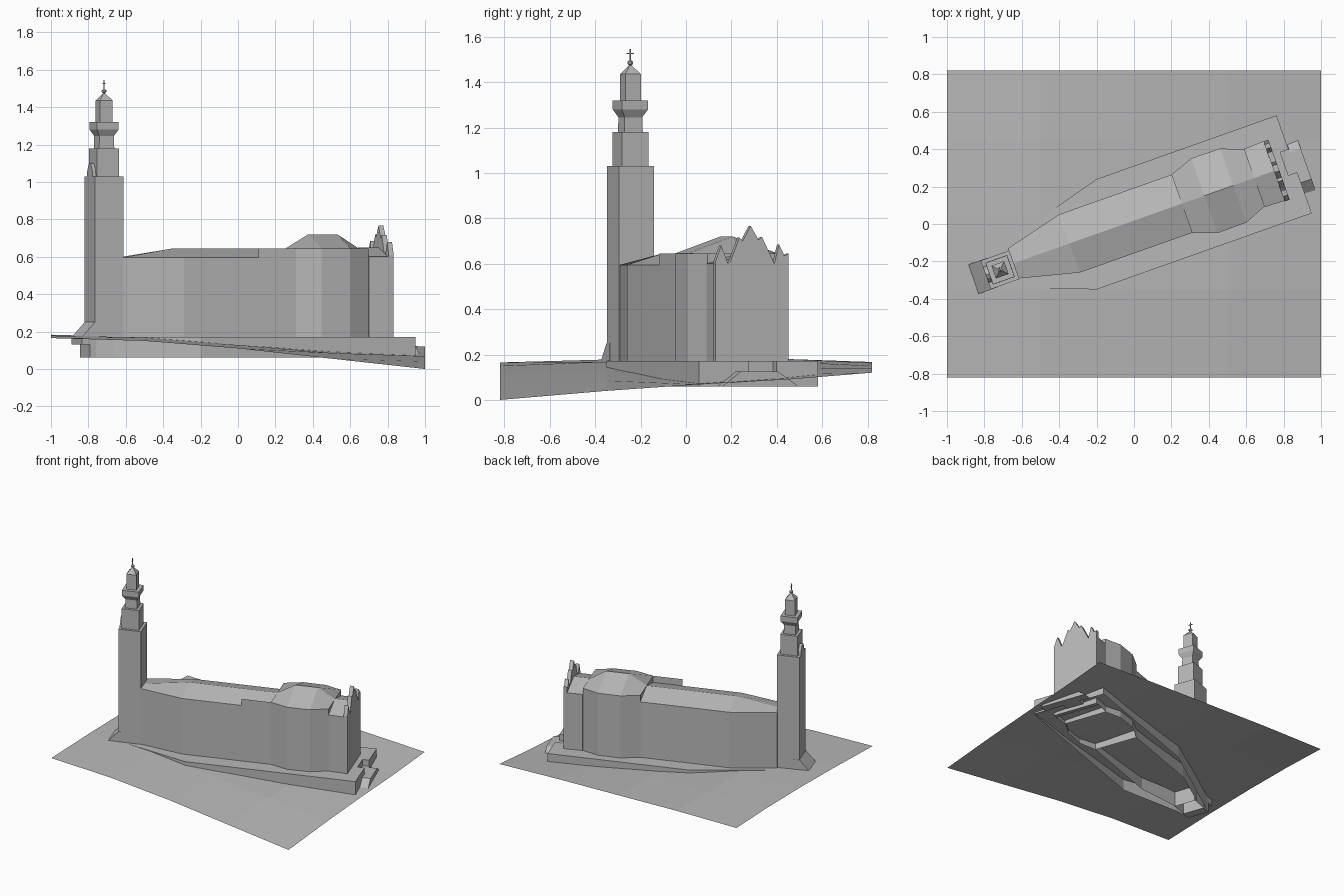
import bpy, bmesh, math
from mathutils import Matrix, Vector

cube = bpy.data.objects.get("Cube")
if cube:
    bpy.data.objects.remove(cube, do_unlink=True)

stone = bpy.data.materials.new("grey stone")
stone.use_nodes = True
GREY = (0.48, 0.48, 0.48, 1)
stone.diffuse_color = GREY
stone.node_tree.nodes["Principled BSDF"].inputs["Base Color"].default_value = GREY

TURN = Matrix.Rotation(math.radians(19.5), 4, 'Z')   # building axis
AXIS = 0.017                                         # sideways offset of the axis
BASE = 0.06                                          # foot of all walls
TOWER = Vector((-0.757, 0.008, 0))


def finish(name, verts, faces, turned=True, tidy=True):
    bm = bmesh.new()
    vs = [bm.verts.new(v) for v in verts]
    for f in faces:
        bm.faces.new([vs[i] for i in f])
    if tidy:
        bmesh.ops.remove_doubles(bm, verts=bm.verts, dist=0.0005)
        bmesh.ops.recalc_face_normals(bm, faces=bm.faces)
    if turned:
        bm.transform(TURN)
    mesh = bpy.data.meshes.new(name)
    bm.to_mesh(mesh)
    bm.free()
    mesh.materials.append(stone)
    obj = bpy.data.objects.new(name, mesh)
    bpy.context.collection.objects.link(obj)
    return obj


def prism(name, outline, direction, start, end, open_start=False):
    """Extrude a 2D outline along x, y or z."""
    def place(a, b, c):
        return {'x': (c, a, b), 'y': (a, c, b), 'z': (a, b, c)}[direction]
    n = len(outline)
    verts = [place(a, b, start) for a, b in outline] + [place(a, b, end) for a, b in outline]
    faces = [(i, (i + 1) % n, n + (i + 1) % n, n + i) for i in range(n)]
    faces.append(tuple(range(n, 2 * n)))
    if not open_start:
        faces.append(tuple(reversed(range(n))))
    return finish(name, verts, faces)


def hall(name, stations):
    """Roofed body with open foot; stations are (along, half width, eave, ridge)."""
    verts, faces = [], []
    for u, half, eave, ridge in stations:
        verts += [(u, AXIS - half, BASE), (u, AXIS - half, eave), (u, AXIS, ridge),
                  (u, AXIS + half, eave), (u, AXIS + half, BASE)]
    for s in range(len(stations) - 1):
        k = 5 * s
        faces += [(k + j, k + j + 1, k + j + 6, k + j + 5) for j in range(4)]
    last = 5 * (len(stations) - 1)
    faces += [tuple(range(5)), tuple(range(last, last + 5))]
    return finish(name, verts, faces)


def square_tower(name, rings, sides=4, turn=math.pi / 4):
    """Stack of rings (half width, z) around the tower axis."""
    verts, faces = [], []
    grow = 1 / math.cos(math.pi / sides)
    for half, z in rings:
        for i in range(sides):
            a = turn + 2 * math.pi * i / sides
            verts.append(TOWER + Vector((half * grow * math.cos(a), half * grow * math.sin(a), z)))
    for r in range(len(rings) - 1):
        k = r * sides
        faces += [(k + i, k + (i + 1) % sides, k + sides + (i + 1) % sides, k + sides + i)
                  for i in range(sides)]
    top = len(verts) - sides
    faces.append(tuple(range(top, top + sides)))
    return finish(name, verts, faces)


# Sloping ground sheet
xs = (-1, -0.5, 0, 0.5, 1)
rows = {-0.82: (0.165, 0.15, 0.11, 0.055, 0.0),
        -0.35: (0.178, 0.168, 0.128, 0.085, 0.04),
        0.05: (0.183, 0.17, 0.128, 0.095, 0.068),
        0.45: (0.18, 0.168, 0.14, 0.112, 0.09),
        0.82: (0.167, 0.163, 0.15, 0.138, 0.12)}
ground_verts = [(x, y, z) for y, heights in rows.items() for x, z in zip(xs, heights)]
ground_faces = [(5 * r + c, 5 * r + c + 1, 5 * r + c + 6, 5 * r + c + 5)
                for r in range(4) for c in range(4)]
finish("ground", ground_verts, ground_faces, turned=False, tidy=False)

# Terrace with a notch for the entrance stair
terrace = [(-0.85, -0.07), (-0.736, -0.10), (-0.305, -0.263), (0.915, -0.263),
           (0.915, -0.03), (0.865, -0.03), (0.865, 0.10), (0.912, 0.10),
           (0.912, 0.293), (-0.108, 0.293), (-0.496, 0.186), (-0.85, 0.09)]
prism("terrace", terrace, 'z', BASE, 0.172, open_start=True)

# Entrance ramps and landing
ramp = [(-0.175, BASE), (-0.09, 0.125), (0.085, 0.125), (0.18, BASE)]
prism("entrance_ramp", ramp, 'x', 0.914, 0.975)
prism("entrance_landing", [(-0.03, BASE), (-0.03, 0.125), (0.10, 0.125), (0.10, BASE)],
      'x', 0.862, 0.914)

# Nave, crossing and porch bodies
hall("nave", [(-0.68, 0.085, 0.595, 0.595), (-0.36, 0.165, 0.595, 0.645),
              (0.277, 0.165, 0.595, 0.645)])
hall("crossing", [(0.277, 0.165, 0.645, 0.645), (0.405, 0.212, 0.645, 0.72),
                  (0.569, 0.21, 0.645, 0.72), (0.69, 0.161, 0.645, 0.645)])
hall("porch", [(0.69, 0.165, 0.60, 0.65), (0.80, 0.169, 0.60, 0.65)])
side = AXIS - 0.165
finish("nave_parapet", [(0.065, side, 0.595), (0.277, side, 0.595),
                        (0.277, side, 0.645), (0.065, side, 0.645)], [(0, 1, 2, 3)])

# Pointed facade
crown = [(-0.155, BASE), (-0.155, 0.61), (-0.128, 0.68), (-0.097, 0.60), (-0.085, 0.61),
         (-0.044, 0.715), (-0.028, 0.70), (0.009, 0.767), (0.046, 0.705), (0.062, 0.718),
         (0.12, 0.60), (0.142, 0.685), (0.167, 0.635), (0.185, 0.645), (0.185, BASE)]
prism("facade", crown, 'x', 0.80, 0.828)

# Bell tower in diminishing tiers
square_tower("tower_shaft", [(0.081, BASE), (0.081, 1.03)])
square_tower("tower_belfry", [(0.062, 1.03), (0.062, 1.18)])
square_tower("tower_gallery", [(0.043, 1.18), (0.041, 1.245), (0.061, 1.28), (0.061, 1.32)])
square_tower("tower_lantern", [(0.036, 1.32), (0.036, 1.435), (0.004, 1.475)])
square_tower("finial_ball", [(0.003, 1.472), (0.012, 1.48), (0.012, 1.49), (0.003, 1.498)], 8)
square_tower("cross_post", [(0.0025, 1.49), (0.0025, 1.545)])
u, v = TOWER.x, TOWER.y
prism("cross_arm", [(v - 0.016, 1.524), (v + 0.016, 1.524), (v + 0.016, 1.529), (v - 0.016, 1.529)],
      'x', u - 0.0025, u + 0.0025)

# Arched gable on the outer tower edge
gable = [(v - 0.045, 1.03), (v - 0.04, 1.06), (v - 0.02, 1.09), (v, 1.10),
         (v + 0.02, 1.09), (v + 0.04, 1.06), (v + 0.045, 1.03)]
prism("tower_gable", gable, 'x', u - 0.081, u - 0.062)

# Sloped buttress at the tower foot
buttress = [(-0.912, 0.13), (-0.912, 0.17), (-0.838, 0.25), (-0.80, 0.25),
            (-0.80, BASE), (-0.865, BASE), (-0.865, 0.13)]
prism("tower_buttress", buttress, 'y', v - 0.083, v + 0.083)
